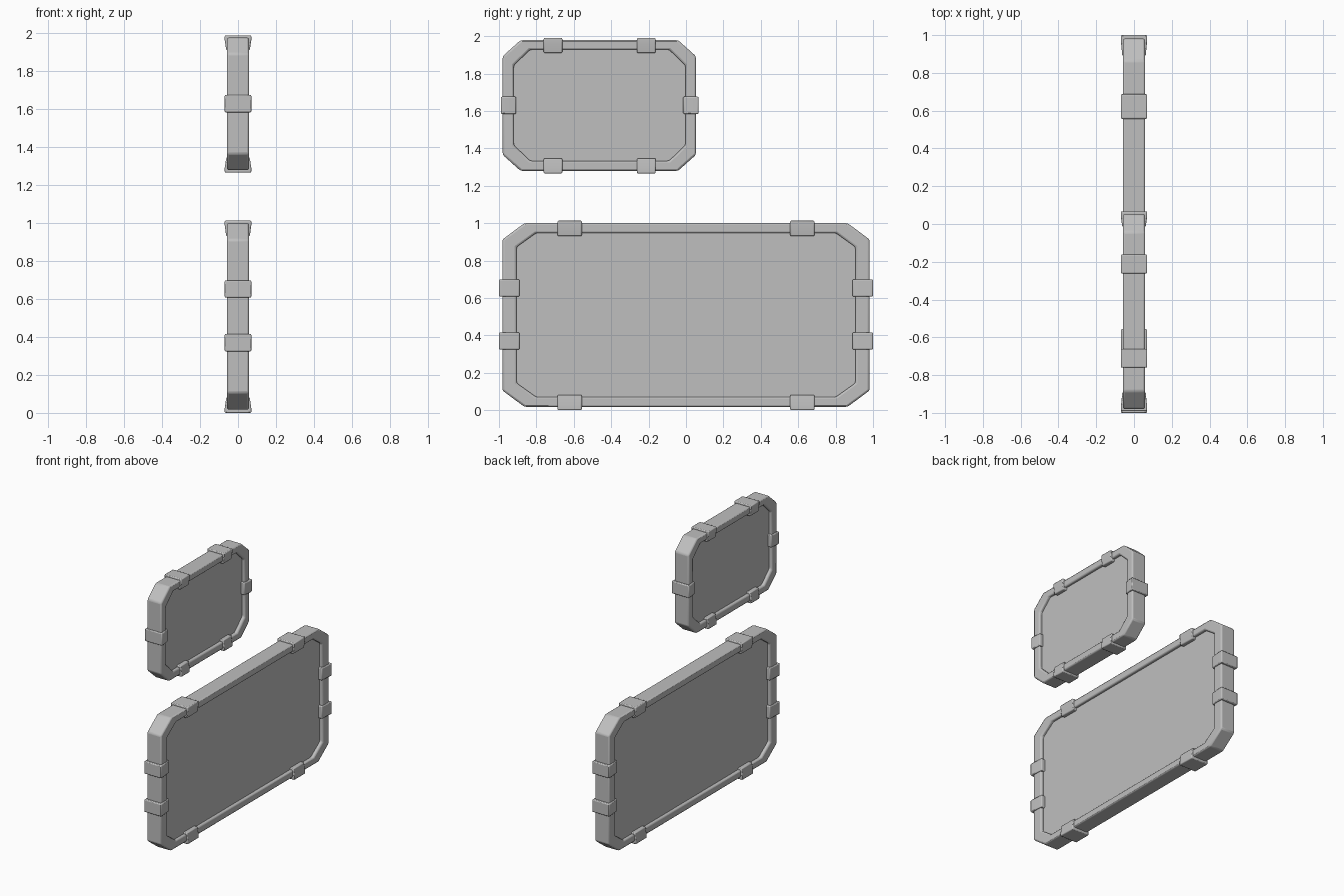
import bpy, bmesh, math
from mathutils import Vector

old = bpy.data.objects.get("Cube")
if old:
    bpy.data.objects.remove(old, do_unlink=True)

grey = bpy.data.materials.new("plain grey")
grey.use_nodes = True
grey.diffuse_color = (0.52, 0.52, 0.52, 1)
grey.node_tree.nodes["Principled BSDF"].inputs["Base Color"].default_value = grey.diffuse_color

FRAME_HALF = 0.058   # half thickness of the frame
PLATE_HALF = 0.035   # half thickness of the recessed plate
CLIP_HALF = 0.07     # half thickness of the clips at their outer end


def finish(bm, name, bevel):
    """Turn a bmesh into a named, bevelled, softly shaded object."""
    bmesh.ops.recalc_face_normals(bm, faces=bm.faces)
    mesh = bpy.data.meshes.new(name)
    bm.to_mesh(mesh)
    bm.free()
    mesh.materials.append(grey)
    obj = bpy.data.objects.new(name, mesh)
    bpy.context.collection.objects.link(obj)
    if bevel:
        mod = obj.modifiers.new("soft_edges", 'BEVEL')
        mod.width, mod.segments = bevel, 2
        mod.limit_method, mod.angle_limit = 'ANGLE', math.radians(25)
    bpy.ops.object.select_all(action='DESELECT')
    obj.select_set(True)
    bpy.context.view_layer.objects.active = obj
    bpy.ops.object.shade_smooth_by_angle(angle=math.radians(30))
    return obj


def octagon(y0, y1, z0, z1, cy, cz):
    """Rectangle with cut corners, as (y, z) points."""
    return [(y0 + cy, z0), (y1 - cy, z0), (y1, z0 + cz), (y1, z1 - cz),
            (y1 - cy, z1), (y0 + cy, z1), (y0, z1 - cz), (y0, z0 + cz)]


def ring(bm, outline, x):
    return [bm.verts.new((x, y, z)) for y, z in outline]


def bridge(bm, a, b):
    for i in range(len(a)):
        j = (i + 1) % len(a)
        bm.faces.new((a[i], a[j], b[j], b[i]))


def frame(name, outer, inner):
    bm = bmesh.new()
    rings = [ring(bm, o, x) for o, x in ((outer, FRAME_HALF), (outer, -FRAME_HALF),
                                         (inner, -FRAME_HALF), (inner, FRAME_HALF))]
    for i in range(4):
        bridge(bm, rings[i], rings[(i + 1) % 4])
    finish(bm, name, 0.01)


def plate(name, outline):
    bm = bmesh.new()
    a, b = ring(bm, outline, PLATE_HALF), ring(bm, outline, -PLATE_HALF)
    bm.faces.new(a)
    bm.faces.new(b)
    bridge(bm, a, b)
    finish(bm, name, 0)


def clip(name, outer_mid, inward, depth, width):
    """Block that grips the frame and thins towards its inner end."""
    mid, inward = Vector(outer_mid), Vector(inward)
    side = inward.cross((1, 0, 0)) * width / 2
    tip = FRAME_HALF + 0.004
    profile = [(-CLIP_HALF, 0), (CLIP_HALF, 0), (CLIP_HALF, 0.025), (tip, depth),
               (-tip, depth), (-CLIP_HALF, 0.025)]
    bm = bmesh.new()
    ends = [[bm.verts.new(mid + Vector((x, 0, 0)) + inward * d + side * s)
             for x, d in profile] for s in (-1, 1)]
    for e in ends:
        bm.faces.new(e)
    bridge(bm, *ends)
    finish(bm, name, 0.006)


def board(name, outer, inner, reach, long_clips, side_clips):
    frame(name + "_frame", octagon(*outer), octagon(*inner))
    # the plate tucks slightly under the frame
    y0, y1, z0, z1, cy, cz = inner
    m = 0.012
    plate(name + "_plate", octagon(y0 - m, y1 + m, z0 - m, z1 + m, cy, cz))
    cy0, cy1, cz0, cz1 = reach
    positions, depth, width = long_clips
    for i, y in enumerate(positions):
        clip(f"{name}_top_clip_{i + 1}", (0, y, cz1), (0, 0, -1), depth, width)
        clip(f"{name}_bottom_clip_{i + 1}", (0, y, cz0), (0, 0, 1), depth, width)
    positions, depth, width = side_clips
    for i, z in enumerate(positions):
        clip(f"{name}_front_clip_{i + 1}", (0, cy0, z), (0, 1, 0), depth, width)
        clip(f"{name}_back_clip_{i + 1}", (0, cy1, z), (0, -1, 0), depth, width)


# large lower board
board("large_board",
      outer=(-0.982, 0.982, 0.018, 1.0, 0.118, 0.088),
      inner=(-0.905, 0.905, 0.07, 0.948, 0.105, 0.075),
      reach=(-1.0, 1.0, 0.0, 1.013),
      long_clips=((-0.622, 0.622), 0.082, 0.13),
      side_clips=((0.37, 0.653), 0.11, 0.092))

# small upper board
board("small_board",
      outer=(-0.98, 0.053, 1.28, 1.978, 0.095, 0.085),
      inner=(-0.921, -0.003, 1.333, 1.928, 0.088, 0.085),
      reach=(-0.99, 0.067, 1.266, 1.99),
      long_clips=((-0.711, -0.212), 0.08, 0.1),
      side_clips=((1.63,), 0.082, 0.092))
